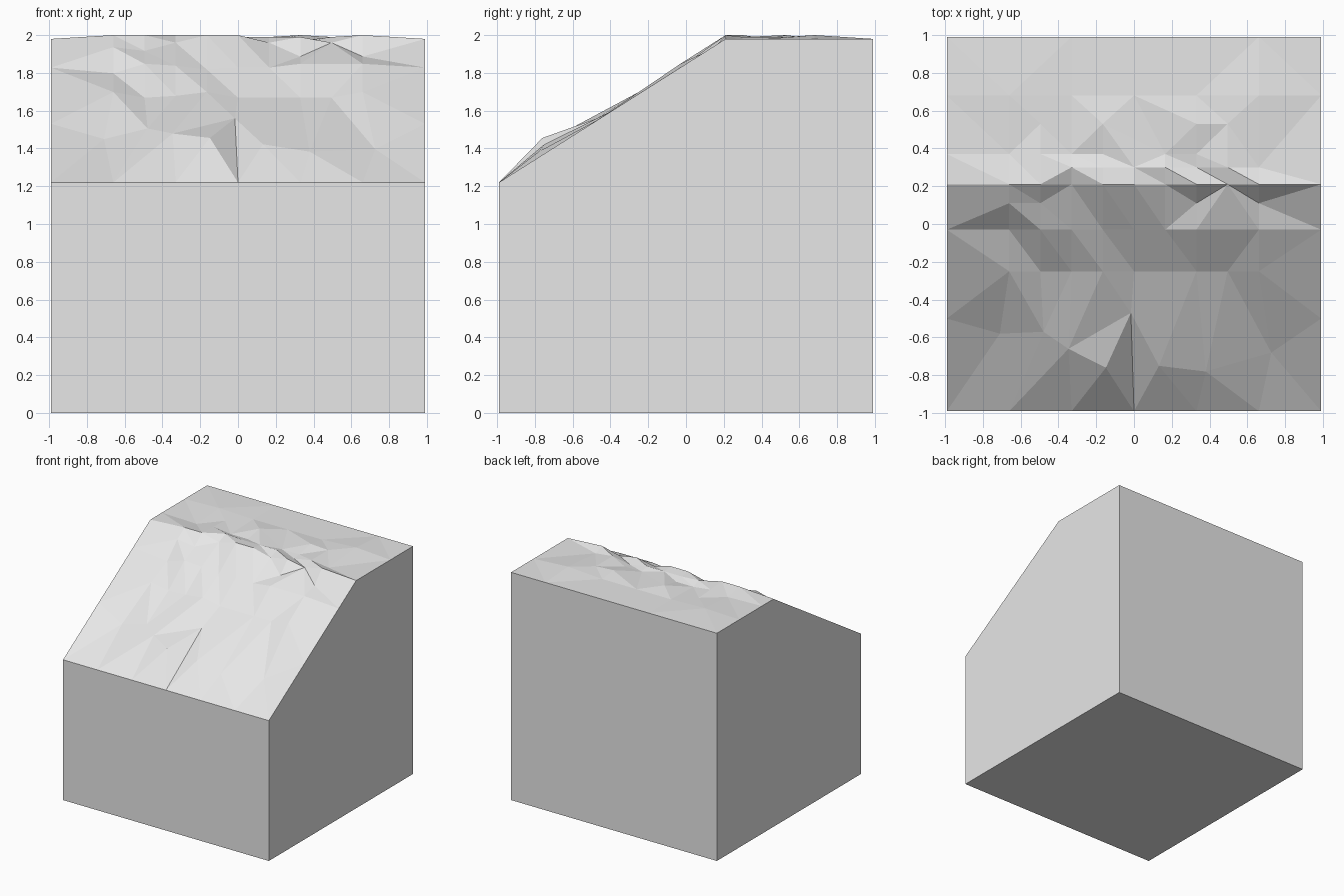
import bpy
import bmesh
from mathutils import Vector
from mathutils.geometry import delaunay_2d_cdt

default_cube = bpy.data.objects.get("Cube")
if default_cube:
    bpy.data.objects.remove(default_cube, do_unlink=True)

# Overall block and slope sizes
HALF = 0.99
STEP = HALF / 6
BROW_Y = 0.21
LOW_Z, HIGH_Z = 1.22, 1.98


def base_height(y):
    """Height of the plain slope that levels off behind the brow."""
    ramp = min(1, (y + HALF) / (BROW_Y + HALF))
    return LOW_Z + (HIGH_Z - LOW_Z) * ramp


points, heights, creases = [], [], []


def add_point(column, y, bump=0):
    """Add a surface point; the bump is in hundredths above the base."""
    points.append(Vector((column * STEP, y)))
    heights.append(base_height(y) + bump / 100)
    return len(points) - 1


def add_row(y, bumps, crease=False):
    row = [add_point(column, y, bump) for column, bump in bumps.items()]
    if crease:
        creases.extend(zip(row, row[1:]))
    return row


# Straight front and back borders of the sloping ground
front_row = add_row(-HALF, dict.fromkeys((-6, -4, -2, 0, 2, 4, 6), 0), True)
add_row(HALF, dict.fromkeys((-6, -2, 0, 4, 6), 0), True)

# Narrow crack with a swelling on either side
crack_top = add_point(-0.1, -0.47, 1)
crack_foot = front_row[3]
creases.append((crack_foot, crack_top))
left_lip = add_point(0.8, -0.75, 5)
right_lip = add_point(-0.9, -0.76, 9)
creases += [(crack_top, left_lip), (crack_top, right_lip)]

# Loose lumps on the lower slope
for lump in ((-2.1, -0.66, 5), (2.3, -0.78, 3), (4.4, -0.68, -2),
             (-4.3, -0.58, -3), (-2.9, -0.57, 2),
             (-6, -0.5, 0), (6, -0.5, 0)):
    add_point(*lump)

# Shallow hollow across the middle of the slope
add_row(-0.25, {-4: 1, -3: -2, -2: -1, -1: 1, 0: -2, 1: -2, 2: -2, 3: -2, 4: 1}, True)

# Small ledge below the brow
add_row(-0.03, {-6: 0, -4: -3, -3: 2, -2: 1, -1: -1, 0: 0, 1: 0, 2: 2, 4: 2, 6: 0}, True)
add_row(0.11, {-4: 2, -3: 0, 2: -3, 4: -3})

# Broken crest of the brow
add_row(BROW_Y, {-6: 0, -4: 2, -3: 2, -2: -2, -1: 2, 0: 2, 1: -2, 2: 1, 3: -2, 4: 2, 6: 0}, True)

# Ripples on the upper ground
add_row(0.3, {-2: 2, -1: 1, 0: 1, 1: 1, 2: -2, 3: 1, 4: -1})
add_row(0.37, {-6: 0, -4: -1, -3: 1, -2: -1, -1: -1, 1: -1, 2: -1})
add_row(0.53, {-3: 0, -1: 2, 2: 2, 3: 1})
add_row(0.68, {-6: 0, -4: 1, -2: 0, 0: 0, 2: 0, 4: 2, 6: 0})

# Triangulate the ground
flat, _, triangles, sources, _, _ = delaunay_2d_cdt(points, creases, [], 0, 1e-5)
bm = bmesh.new()
verts = []
for spot, source in zip(flat, sources):
    z = heights[source[0]] if source else base_height(spot.y)
    verts.append(bm.verts.new((spot.x, spot.y, z)))
for triangle in triangles:
    bm.faces.new([verts[i] for i in triangle])

# Drop the border to the floor for the walls, then close the underside
border = [edge for edge in bm.edges if edge.is_boundary]
walls = bmesh.ops.extrude_edge_only(bm, edges=border)["geom"]
for vert in walls:
    if isinstance(vert, bmesh.types.BMVert):
        vert.co.z = 0
rim = [edge for edge in bm.edges if edge.is_boundary]
bmesh.ops.contextual_create(bm, geom=rim)
bmesh.ops.recalc_face_normals(bm, faces=bm.faces)

mesh = bpy.data.meshes.new("sloping_ground_block")
bm.to_mesh(mesh)
bm.free()
block = bpy.data.objects.new("sloping_ground_block", mesh)
bpy.context.collection.objects.link(block)

# Plain stone colour
stone = bpy.data.materials.new("pale grey stone")
stone.use_nodes = True
colour = (0.8, 0.8, 0.8, 1)
stone.diffuse_color = colour
stone.node_tree.nodes["Principled BSDF"].inputs["Base Color"].default_value = colour
mesh.materials.append(stone)
